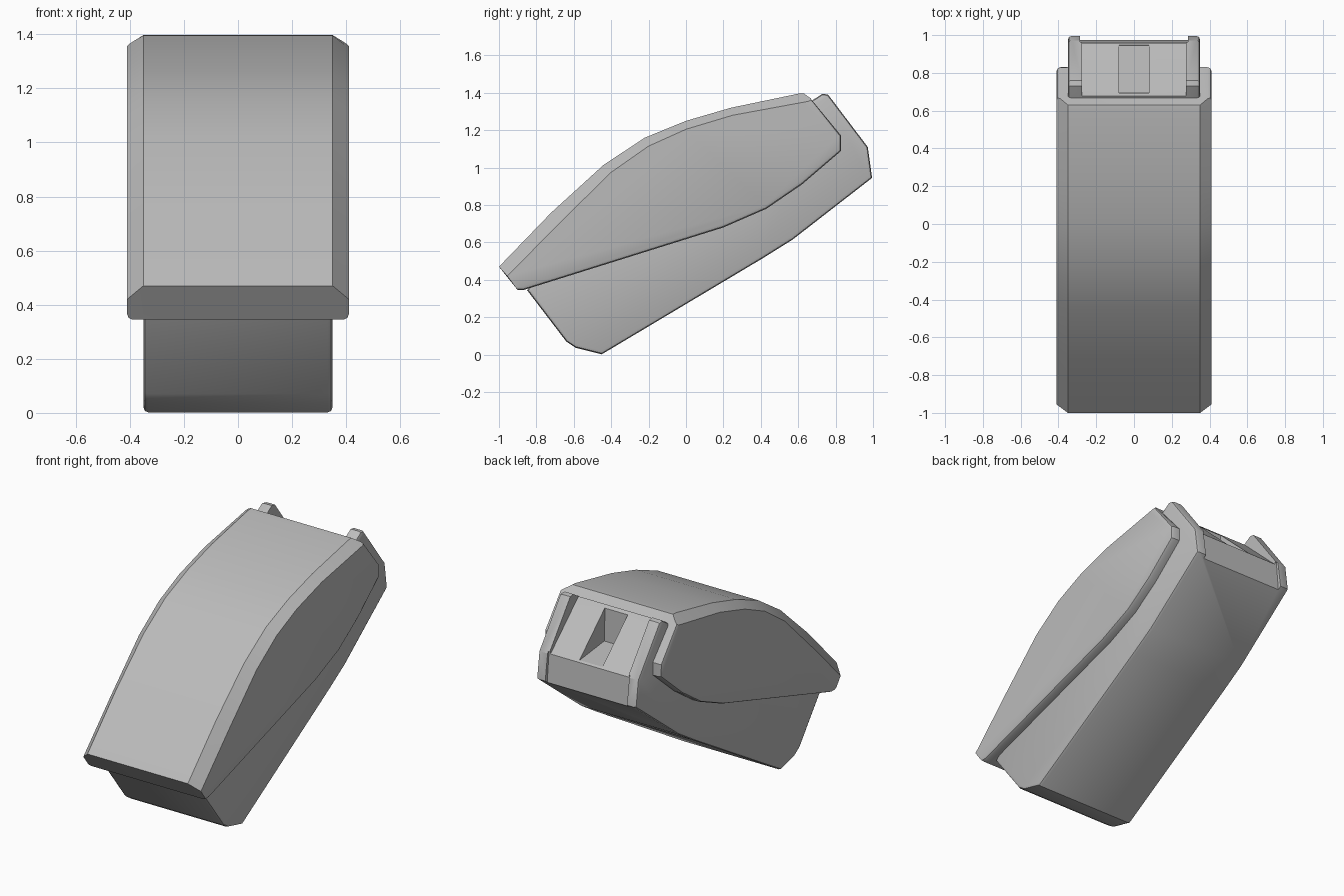
import bpy, bmesh, math

cube = bpy.data.objects.get("Cube")
if cube:
    bpy.data.objects.remove(cube, do_unlink=True)

grey = bpy.data.materials.new("plain_grey")
grey.use_nodes = True
colour = (0.5, 0.5, 0.5, 1)
grey.diffuse_color = colour
grey.node_tree.nodes["Principled BSDF"].inputs["Base Color"].default_value = colour


def loft(name, sections, bevel_rule=None, width=0.02):
    """Join matching side profiles, given as (x, [(y, z), ...]), into a closed solid."""
    bm = bmesh.new()
    rings = [[bm.verts.new((x, y, z)) for y, z in profile] for x, profile in sections]
    for a, b in zip(rings, rings[1:]):
        for i in range(len(a)):
            j = (i + 1) % len(a)
            bm.faces.new((a[i], a[j], b[j], b[i]))
    bm.faces.new(rings[0])
    bm.faces.new(rings[-1][::-1])
    bmesh.ops.recalc_face_normals(bm, faces=bm.faces)
    if bevel_rule:
        picked = set()
        for ring in (rings[0], rings[-1]):
            for i in range(len(ring)):
                if bevel_rule(i):
                    picked.add(bm.edges.get((ring[i], ring[(i + 1) % len(ring)])))
        bmesh.ops.bevel(bm, geom=list(picked), offset=width, segments=2,
                        profile=0.5, affect='EDGES', clamp_overlap=True)
    mesh = bpy.data.meshes.new(name)
    bm.to_mesh(mesh)
    bm.free()
    mesh.materials.append(grey)
    obj = bpy.data.objects.new(name, mesh)
    bpy.context.collection.objects.link(obj)
    return obj


def cut(obj, cutter):
    mod = obj.modifiers.new("cut_" + cutter.name, 'BOOLEAN')
    mod.operation = 'DIFFERENCE'
    mod.solver = 'EXACT'
    mod.object = cutter


# Upper shell: arched top with chamfered long edges and rounded lower rim
crown = [(0.63, 1.397), (0.6, 1.395), (0.24, 1.32), (0, 1.25), (-0.22, 1.16),
         (-0.44, 1.015), (-0.72, 0.76), (-1, 0.47)]
crown_edge = [(0.68, 1.36), (0.63, 1.35), (0.25, 1.28), (0, 1.205), (-0.2, 1.115),
              (-0.4, 0.975), (-0.68, 0.7), (-0.955, 0.42)]
rim = [(-0.9, 0.345), (-0.87, 0.345), (0.2, 0.68), (0.43, 0.78), (0.62, 0.91),
       (0.83, 1.09), (0.83, 1.17)]
shell = loft("upper_shell", [(-0.41, crown_edge + rim), (-0.35, crown + rim),
                             (0.35, crown + rim), (0.41, crown_edge + rim)],
             lambda i: i >= len(crown))

# Lower body: flat-sided block tucked under the shell
outline = [(-0.85, 0.345), (-0.64, 0.07), (-0.59, 0.037), (-0.45, 0.002), (0.41, 0.515),
           (0.57, 0.615), (0.995, 0.945), (0.972, 1.11), (0.76, 1.39), (0.73, 1.395),
           (0.66, 1.35), (0.3, 1.1), (-0.6, 0.6)]
body = loft("lower_body", [(-0.35, outline), (0.35, outline)], lambda i: True, 0.018)

# Rear recess between the two side cheeks
recess = loft("recess_cutter", [(x, [(0.6, 1.435), (0.69, 1.35), (0.945, 1.115),
                                     (0.965, 1.1), (1.1, 1.1), (1.1, 1.6), (0.6, 1.6)])
                                for x in (-0.275, 0.275)])
# Lip set slightly in from the cheeks
lip = loft("lip_cutter", [(x, [(0.957, 1.12), (0.978, 0.9), (1.1, 0.9), (1.1, 1.12)])
                          for x in (-0.285, 0.285)])
# Deep wedge pocket in the middle of the recess
pocket = loft("pocket_cutter", [(x, [(0.692, 1.345), (0.7, 1.14), (0.945, 1.112),
                                     (1.05, 1.2), (0.9, 1.4)])
                                for x in (-0.08, 0.08)])
for cutter in (recess, lip, pocket):
    cutter.hide_render = True
    cutter.hide_viewport = True
    cut(body, cutter)
cut(shell, pocket)

# Bake the cuts, then smooth the gentle curves
for obj in (shell, body):
    bpy.ops.object.select_all(action='DESELECT')
    obj.select_set(True)
    bpy.context.view_layer.objects.active = obj
    for mod in list(obj.modifiers):
        bpy.ops.object.modifier_apply(modifier=mod.name)
    bpy.ops.object.shade_smooth_by_angle(angle=math.radians(28))
for cutter in (recess, lip, pocket):
    bpy.data.objects.remove(cutter, do_unlink=True)
